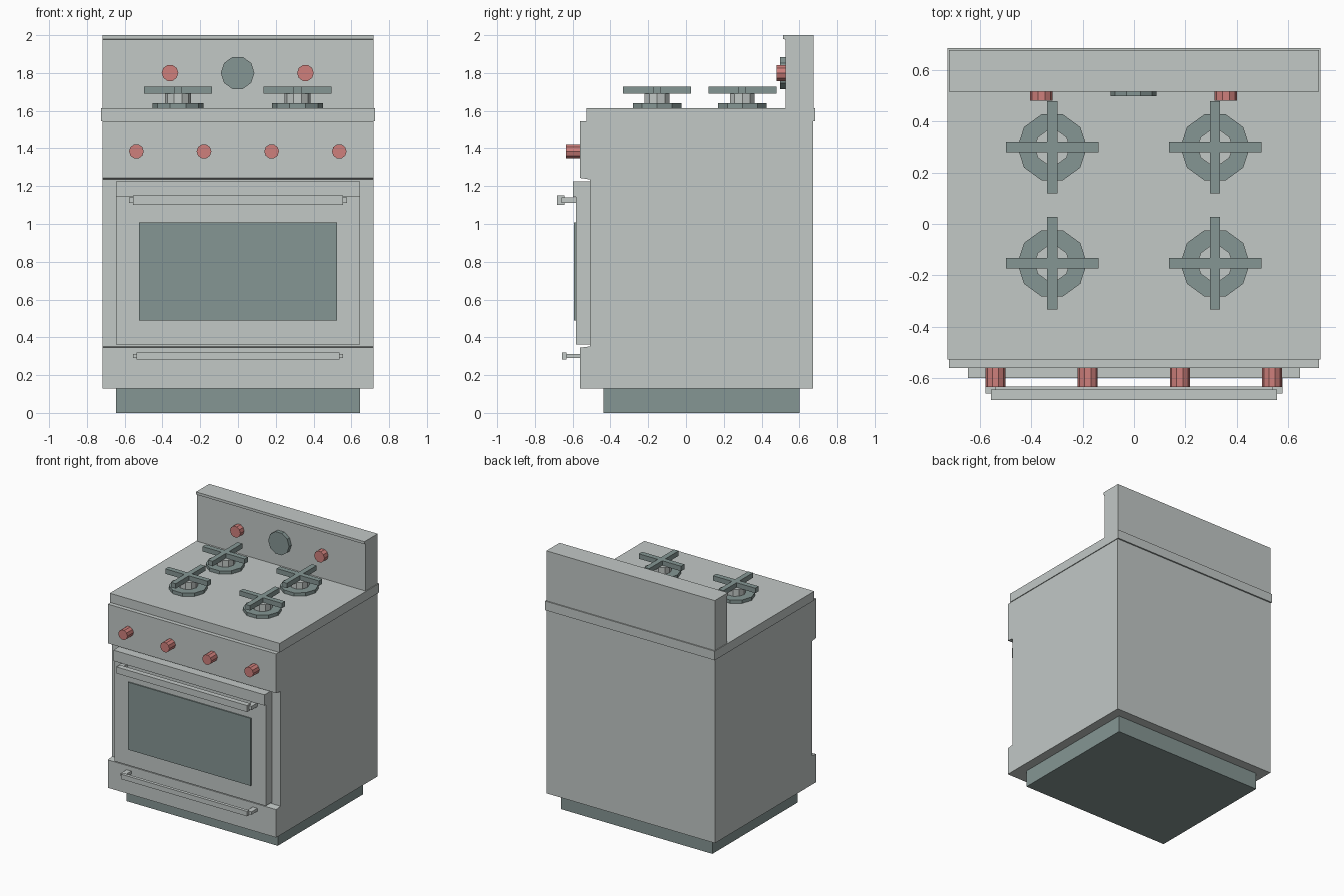
import bpy, bmesh, math
from mathutils import Matrix

if "Cube" in bpy.data.objects:
    bpy.data.objects.remove(bpy.data.objects["Cube"])


def material(name, rgb):
    m = bpy.data.materials.new(name)
    m.diffuse_color = (*rgb, 1)
    m.use_nodes = True
    m.node_tree.nodes["Principled BSDF"].inputs["Base Color"].default_value = m.diffuse_color
    return m


STEEL = material("light_steel", (0.54, 0.58, 0.565))
DARK = material("dark_slate", (0.235, 0.305, 0.295))
RED = material("knob_red", (0.62, 0.215, 0.2))


def finish(name, bm, mat):
    bmesh.ops.recalc_face_normals(bm, faces=bm.faces)
    me = bpy.data.meshes.new(name)
    bm.to_mesh(me)
    bm.free()
    me.materials.append(mat)
    ob = bpy.data.objects.new(name, me)
    bpy.context.collection.objects.link(ob)
    return ob


def add_box(bm, x0, x1, y0, y1, z0, z1):
    m = Matrix.Translation(((x0 + x1) / 2, (y0 + y1) / 2, (z0 + z1) / 2))
    m = m @ Matrix.Diagonal((x1 - x0, y1 - y0, z1 - z0, 1))
    bmesh.ops.create_cube(bm, size=1, matrix=m)


def boxes(name, mat, *dims):
    bm = bmesh.new()
    for d in dims:
        add_box(bm, *d)
    return finish(name, bm, mat)


def extrude_x(name, mat, half, profile):
    """Extrude a (y, z) profile across the width."""
    bm = bmesh.new()
    f = bm.faces.new([bm.verts.new((-half, y, z)) for y, z in profile])
    r = bmesh.ops.extrude_face_region(bm, geom=[f])
    vs = [v for v in r["geom"] if isinstance(v, bmesh.types.BMVert)]
    bmesh.ops.translate(bm, verts=vs, vec=(2 * half, 0, 0))
    return finish(name, bm, mat)


def cylinder(name, mat, loc, radius, depth, facing_front=False):
    """Ten-sided cylinder with a corner on the x axis."""
    bm = bmesh.new()
    bmesh.ops.create_cone(bm, cap_ends=True, segments=10, radius1=radius,
                          radius2=radius, depth=depth,
                          matrix=Matrix.Rotation(math.pi / 2, 4, 'Z'))
    if facing_front:
        bmesh.ops.rotate(bm, verts=bm.verts, matrix=Matrix.Rotation(math.pi / 2, 3, 'X'))
    bmesh.ops.translate(bm, verts=bm.verts, vec=loc)
    return finish(name, bm, mat)


# Cabinet: plinth, body with the door recess, cooktop and splashback
boxes("plinth", DARK, (-0.645, 0.645, -0.437, 0.6, 0, 0.13))
extrude_x("body", STEEL, 0.718, [
    (-0.56, 0.13), (0.673, 0.13), (0.673, 1.545), (-0.56, 1.545),
    (-0.56, 1.243), (-0.508, 1.235), (-0.508, 0.352), (-0.56, 0.345)])
boxes("cooktop", STEEL, (-0.724, 0.724, -0.527, 0.684, 1.545, 1.615))
extrude_x("splashback", STEEL, 0.718, [
    (0.527, 1.615), (0.675, 1.615), (0.675, 2.0), (0.514, 2.0),
    (0.514, 1.98), (0.527, 1.976)])

# Oven door with raised top band, and window plate
extrude_x("oven_door", STEEL, 0.645, [
    (-0.508, 0.363), (-0.508, 1.225), (-0.598, 1.225),
    (-0.598, 1.142), (-0.583, 1.142), (-0.583, 0.363)])
boxes("oven_window", DARK, (-0.523, 0.523, -0.592, -0.583, 0.488, 1.008))


# Handles: a bar with a stand-off at each end
def handle(name, half, y_front, y_back, y_mount, z, h):
    bar = (-half, half, y_front, y_back, z - h, z + h)
    posts = [(min(s * (half - 0.02), s * (half + 0.02)),
              max(s * (half - 0.02), s * (half + 0.02)),
              y_front + 0.024, y_mount, z - h * 0.6, z + h * 0.6) for s in (-1, 1)]
    boxes(name, STEEL, bar, *posts)


handle("door_handle", 0.556, -0.683, -0.642, -0.58, 1.126, 0.025)
handle("drawer_handle", 0.537, -0.657, -0.632, -0.555, 0.301, 0.019)

# Front knobs, splashback knobs and clock
for i, x in enumerate((-0.538, -0.18, 0.178, 0.536)):
    cylinder(f"front_knob_{i + 1}", RED, (x, -0.596, 1.384), 0.039, 0.076, True)
for x, side in ((-0.36, "left"), (0.357, "right")):
    cylinder(f"{side}_timer_knob", RED, (x, 0.505, 1.8), 0.044, 0.05, True)
cylinder("clock", DARK, (-0.002, 0.514, 1.8), 0.089, 0.032, True)

# Burners: ring, cap and crossed grate
n = 0
for x in (-0.318, 0.315):
    for y in (-0.153, 0.298):
        n += 1
        cylinder(f"burner_ring_{n}", DARK, (x, y, 1.6275), 0.135, 0.027)
        cylinder(f"burner_cap_{n}", STEEL, (x, y, 1.652), 0.069, 0.08)
        w, l = 0.02, 0.18
        boxes(f"grate_{n}", DARK,
              (x - l, x + l, y - w, y + w, 1.69, 1.728),
              (x - w, x + w, y - l, y - w, 1.69, 1.728),
              (x - w, x + w, y + w, y + l, 1.69, 1.728))
